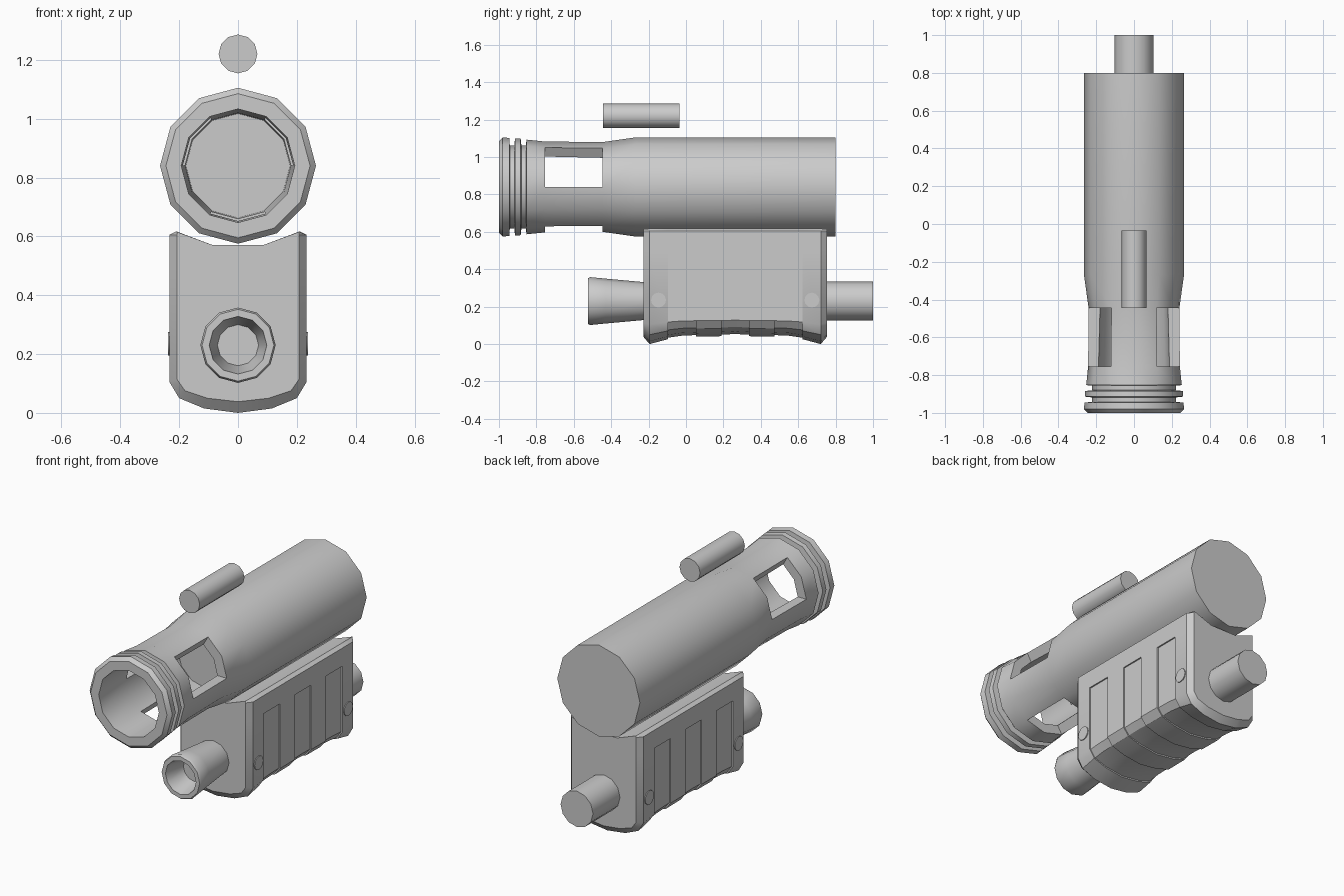
import bpy, bmesh
from math import sin, cos, pi, radians

if "Cube" in bpy.data.objects:
    bpy.data.objects.remove(bpy.data.objects["Cube"])

N = 12  # sides of every round part


def finish(name, bm):
    bmesh.ops.remove_doubles(bm, verts=bm.verts, dist=1e-5)
    bmesh.ops.recalc_face_normals(bm, faces=bm.faces)
    me = bpy.data.meshes.new(name)
    bm.to_mesh(me)
    bm.free()
    ob = bpy.data.objects.new(name, me)
    bpy.context.collection.objects.link(ob)
    bpy.ops.object.select_all(action='DESELECT')
    ob.select_set(True)
    bpy.context.view_layer.objects.active = ob
    bpy.ops.object.shade_smooth_by_angle(angle=radians(34))
    return ob


def lathe(name, profile, z, window=None):
    """Turn (y, radius) points about a lengthwise axis at height z, both ends capped.
    window = (inner, outer) profile segments joined by three cut-through openings."""
    bm = bmesh.new()
    rings = [[bm.verts.new((r * cos(2 * pi * k / N), y, z + r * sin(2 * pi * k / N)))
              for k in range(N)] for y, r in profile]
    for s in range(len(rings) - 1):
        for k in range(N):
            if window and s in window and k % 4 < 2:
                continue
            n = (k + 1) % N
            bm.faces.new((rings[s][k], rings[s][n], rings[s + 1][n], rings[s + 1][k]))
    bm.faces.new(rings[0])
    bm.faces.new(rings[-1])
    if window:
        i, o = window
        for k in range(0, N, 4):
            for a in (k, k + 1):  # front and rear jambs
                b = (a + 1) % N
                for p, q in ((i + 1, o), (i, o + 1)):
                    bm.faces.new((rings[p][a], rings[p][b], rings[q][b], rings[q][a]))
            for a in (k, k + 2):  # long side jambs
                bm.faces.new((rings[i][a], rings[i + 1][a], rings[o][a], rings[o + 1][a]))
    return finish(name, bm)


# Main tube: bore from inside out, ridged muzzle, three windows, closed back
lathe("main_tube", [
    (-.30, .177), (-.446, .18), (-.755, .188), (-1, .193),
    (-1, .245), (-.98, .265), (-.945, .262), (-.942, .222), (-.918, .222),
    (-.914, .26), (-.884, .258), (-.88, .222), (-.856, .222), (-.853, .253),
    (-.755, .243), (-.446, .24), (-.27, .265), (.8, .265)], .84, window=(1, 14))

# Sight tube floating above
lathe("sight_tube", [(-.445, .066), (-.035, .066)], 1.22)

# Flared lamp at the front and plain rod at the back
lathe("front_lamp", [(-.40, .07), (-.525, .098), (-.525, .122), (-.512, .128),
                     (-.43, .12), (-.21, .1)], .23)
lathe("rear_rod", [(.74, .104), (1, .104)], .23)


# Lower housing: lofted cross-sections with recessed bands
def section(y, lift=0, dent=0, end=False):
    if end:
        half = [(.085, .57), (.207, .615), (.208, .605), (.208, .5), (.208, .5),
                (.208, .115), (.18, .075), (.105, .05), (0, .038)]
    else:
        half = [(.085, .57), (.21, .617), (.233, .605), (.233, .5), (.233 - dent, .5),
                (.233 - dent, .105 + lift * .5), (.2 - dent * .7, .05 + lift * .8 + dent * .6),
                (.115, .015 + lift + dent), (0, lift + dent)]
    return [(x, y, z) for x, z in half] + [(-x, y, z) for x, z in half[-2::-1]]


mid = .263
dent = .008
stations = [section(-.227, end=True), section(-.195)]
for y0, y1, l0, l1 in ((-.097, .053, .026, .04), (.19, .336, .042, .042), (.473, .623, .04, .026)):
    ym, lm = (y0 + y1) / 2, (l0 + l1) / 2 + .004
    stations += [section(y0, l0), section(y0, l0, dent), section(ym, lm, dent),
                 section(y1, l1, dent), section(y1, l1)]
stations += [section(.721), section(.753, end=True)]

bm = bmesh.new()
loops = [[bm.verts.new(p) for p in st] for st in stations]
for a, b in zip(loops, loops[1:]):
    for k in range(len(a)):
        n = (k + 1) % len(a)
        bm.faces.new((a[k], a[n], b[n], b[k]))
bm.faces.new(loops[0])
bm.faces.new(loops[-1])
finish("lower_housing", bm)

# Rivets on both flanks
for side in (-1, 1):
    for label, dy in (("front", -.41), ("rear", .41)):
        bm = bmesh.new()
        bmesh.ops.create_cone(bm, cap_ends=True, segments=N, radius1=.04, radius2=.04, depth=.02)
        for v in bm.verts:
            x, y, z = v.co
            v.co = (side * .228 + z, mid + dy + x, .235 + y)
        finish(f"{label}_rivet_{'right' if side > 0 else 'left'}", bm)
